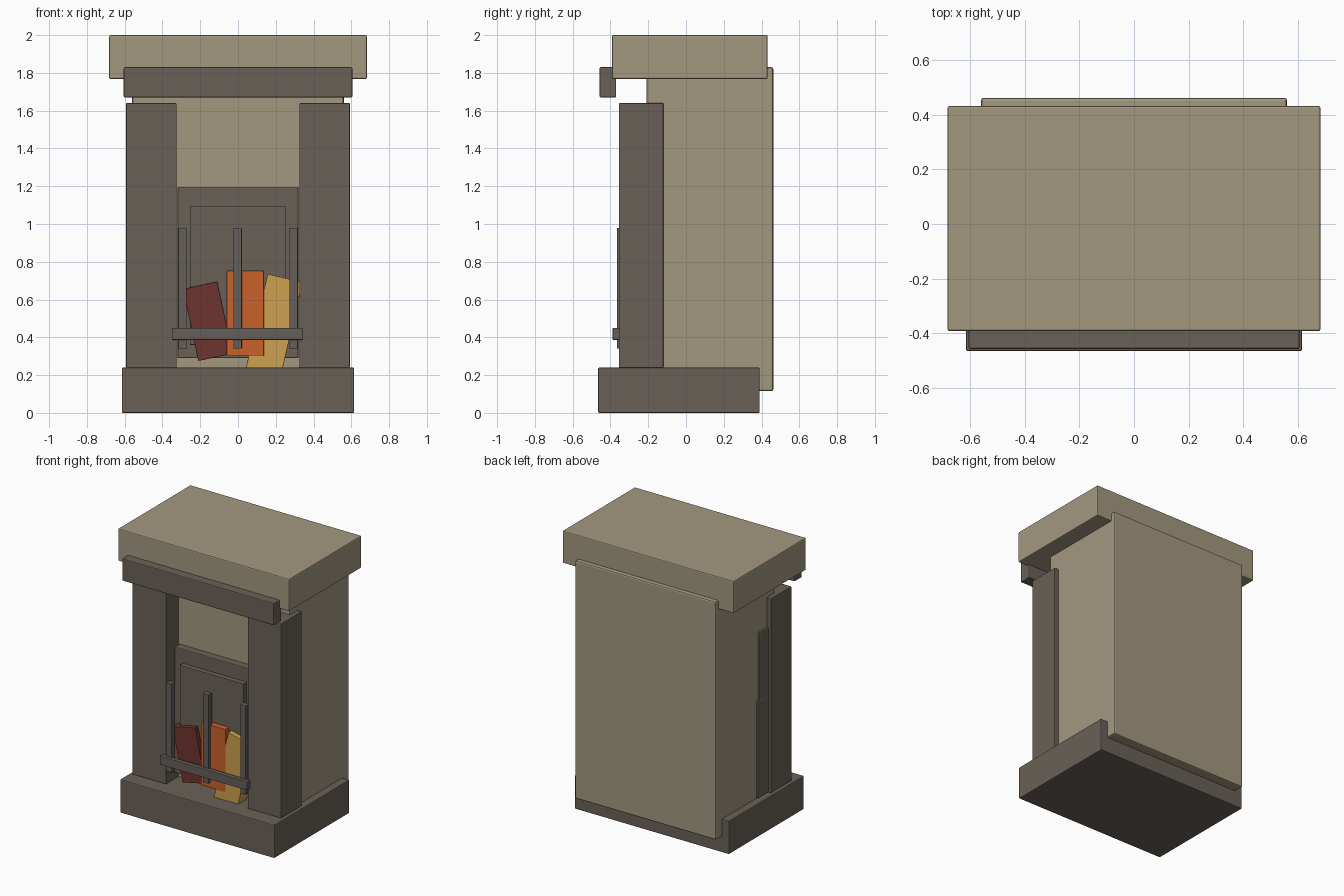
import bpy, math

if "Cube" in bpy.data.objects:
    bpy.data.objects.remove(bpy.data.objects["Cube"])


def material(name, rgb):
    m = bpy.data.materials.new(name)
    lin = [((c / 255 + 0.055) / 1.055) ** 2.4 for c in rgb]
    m.diffuse_color = (*lin, 1.0)
    m.use_nodes = True
    m.node_tree.nodes["Principled BSDF"].inputs["Base Color"].default_value = m.diffuse_color
    return m


TAN = material("tan stone", (163, 153, 128))
DARK = material("dark stone", (106, 97, 88))
IRON = material("iron grey", (101, 95, 90))
RED = material("ember red", (110, 51, 46))
ORANGE = material("flame orange", (203, 98, 43))
YELLOW = material("flame yellow", (205, 160, 78))


def box(name, mat, x, y, z, bevel=0.006, lean=0.0):
    """Bevelled box from (min, max) ranges, leaning sideways about y."""
    bpy.ops.mesh.primitive_cube_add(size=1)
    ob = bpy.context.object
    ob.name = name
    size = [r[1] - r[0] for r in (x, y, z)]
    for v in ob.data.vertices:
        v.co = [c * s for c, s in zip(v.co, size)]
    ob.location = [(r[0] + r[1]) / 2 for r in (x, y, z)]
    ob.rotation_euler.y = math.radians(lean)
    ob.data.materials.append(mat)
    if bevel:
        b = ob.modifiers.new("edge", 'BEVEL')
        b.width = bevel
        b.segments = 2
    return ob


# Stone mass: hearth, chimney body, top slab and front lintel
box("hearth_base", DARK, (-0.615, 0.615), (-0.465, 0.39), (0, 0.24))
box("chimney_body", TAN, (-0.56, 0.56), (-0.21, 0.462), (0.115, 1.83), 0.01)
box("mantel_slab", TAN, (-0.682, 0.682), (-0.392, 0.432), (1.768, 2.0), 0.007)
box("lintel", DARK, (-0.605, 0.605), (-0.457, -0.37), (1.67, 1.83))

# Pillars on both sides
for side, label in ((-1, "left"), (1, "right")):
    xs = sorted((side * 0.325, side * 0.592))
    box(label + "_pillar", DARK, xs, (-0.355, -0.12), (0.24, 1.64), 0.004)

# Backing stones tucked behind the left pillar
box("left_backing_upper", DARK, (-0.572, -0.345), (-0.34, -0.02), (0.24, 1.43), 0.01)
box("left_backing_lower", DARK, (-0.574, -0.345), (-0.34, 0.0), (0.24, 0.94), 0.01)

# Firebox: outer frame and raised inner panel
box("firebox_frame", DARK, (-0.32, 0.32), (-0.264, -0.18), (0.29, 1.197))
box("firebox_panel", DARK, (-0.255, 0.252), (-0.299, -0.2), (0.36, 1.096), 0.003)

# Burning logs and flames
box("red_log", RED, (-0.253, -0.067), (-0.332, -0.24), (0.29, 0.68), 0.003, -12)
box("orange_flame", ORANGE, (-0.06, 0.137), (-0.34, -0.24), (0.30, 0.753), 0.003)
box("yellow_flame", YELLOW, (0.096, 0.286), (-0.336, -0.24), (0.201, 0.721), 0.003, 13)

# Grate: three uprights and a cross rail
for i, x in enumerate((-0.295, -0.002, 0.295)):
    box(f"grate_upright_{i + 1}", IRON, (x - 0.022, x + 0.022), (-0.366, -0.325),
        (0.34, 0.98), 0.003)
box("grate_rail", IRON, (-0.35, 0.345), (-0.388, -0.355), (0.387, 0.45), 0.003)
